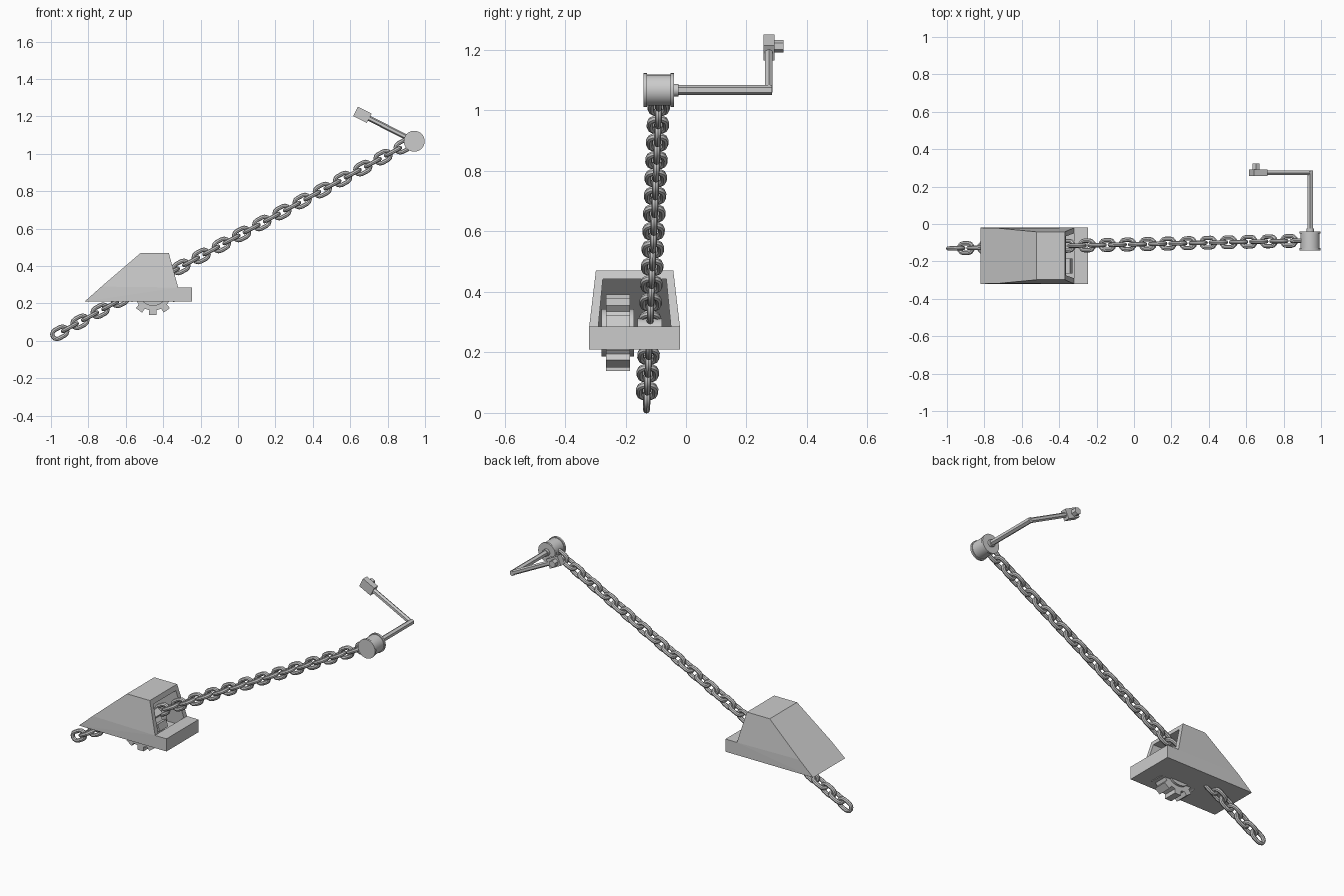
import bpy, bmesh
from math import pi, cos, sin, atan2
from mathutils import Vector, Matrix

if "Cube" in bpy.data.objects:
    bpy.data.objects.remove(bpy.data.objects["Cube"])


def make_object(name, bm):
    bmesh.ops.recalc_face_normals(bm, faces=bm.faces)
    me = bpy.data.meshes.new(name)
    bm.to_mesh(me)
    bm.free()
    ob = bpy.data.objects.new(name, me)
    bpy.context.collection.objects.link(ob)
    return ob


def smooth(ob):
    bpy.ops.object.select_all(action='DESELECT')
    ob.select_set(True)
    bpy.context.view_layer.objects.active = ob
    bpy.ops.object.shade_smooth_by_angle()


def rod(name, a, b, r, sides=24, spin=0):
    a, b = Vector(a), Vector(b)
    bm = bmesh.new()
    q = (b - a).to_track_quat('Z', 'Y').to_matrix().to_4x4()
    m = Matrix.Translation((a + b) / 2) @ q @ Matrix.Rotation(spin, 4, 'Z')
    bmesh.ops.create_cone(bm, cap_ends=True, segments=sides, radius1=r,
                          radius2=r, depth=(b - a).length, matrix=m)
    ob = make_object(name, bm)
    if sides > 8:
        smooth(ob)
    return ob


def box(name, centre, size, rot_y=0):
    bm = bmesh.new()
    bmesh.ops.create_cube(bm, size=1, matrix=Matrix.Translation(centre)
                          @ Matrix.Rotation(rot_y, 4, 'Y') @ Matrix.Diagonal((*size, 1)))
    return make_object(name, bm)


def hull(name, points, yc):
    """Convex solid mirrored about y = yc from (x, z, half width) points."""
    bm = bmesh.new()
    for x, z, h in points:
        for s in (-1, 1):
            bm.verts.new((x, yc + s * h, z))
    bmesh.ops.convex_hull(bm, input=bm.verts)
    bmesh.ops.dissolve_limit(bm, angle_limit=0.02, verts=bm.verts, edges=bm.edges)
    return make_object(name, bm)


# Housing: tapered hood, hollowed out through its rear face
YC = -0.17
hood = hull("housing", [(-0.82, 0.21, 0.15), (-0.73, 0.29, 0.148), (-0.52, 0.47, 0.128),
                        (-0.37, 0.47, 0.128), (-0.32, 0.285, 0.15), (-0.32, 0.21, 0.15)], YC)
cavity = hull("housing_cutter", [(-0.74, 0.235, 0.125), (-0.51, 0.442, 0.105),
                                 (-0.28, 0.442, 0.105), (-0.28, 0.235, 0.125)], YC)
mod = hood.modifiers.new("hollow", 'BOOLEAN')
mod.operation, mod.solver, mod.object = 'DIFFERENCE', 'EXACT', cavity
bpy.context.view_layer.objects.active = hood
bpy.ops.object.modifier_apply(modifier=mod.name)
bpy.data.objects.remove(cavity)
box("housing_ledge", (-0.2835, YC, 0.2475), (0.077, 0.30, 0.075))

# Toothed wheel, hub discs and chain roller on a shared axle
GX, GZ, TEETH = -0.455, 0.265, 10
bm = bmesh.new()
ring = []
for i in range(TEETH):
    base = -pi / 2 + 2 * pi * i / TEETH
    for off, r in ((-0.19, 0.103), (-0.16, 0.128), (0.16, 0.128), (0.19, 0.103)):
        ring.append((GX + r * cos(base + off), GZ + r * sin(base + off)))
face = bm.faces.new([bm.verts.new((x, -0.265, z)) for x, z in ring])
ext = bmesh.ops.extrude_face_region(bm, geom=[face])
bmesh.ops.translate(bm, vec=(0, 0.08, 0),
                    verts=[v for v in ext["geom"] if isinstance(v, bmesh.types.BMVert)])
make_object("toothed_wheel", bm)
rod("wheel_hub", (GX, -0.28, GZ), (GX, -0.172, GZ), 0.078)
rod("chain_roller", (GX, -0.16, GZ), (GX, -0.08, GZ), 0.047)
rod("axle", (GX, -0.30, GZ), (GX, -0.04, GZ), 0.02, 16)

# Chain: stadium-shaped links, every other one turned a quarter
START, END = Vector((-0.953, -0.13, 0.043)), Vector((0.937, -0.088, 1.07))
LINKS, WIRE, BEND = 36, 0.0115, 0.0255
step = (END - START) / (LINKS - 1)
half = (step.length + 2 * WIRE) / 2 - WIRE - BEND + WIRE
path = []
for side in (1, -1):
    for k in range(7):
        a = -pi / 2 + pi * k / 6
        path.append((side * (half + BEND * cos(a)), side * BEND * sin(a), side * cos(a), side * sin(a)))
bm = bmesh.new()
axis = step.normalized()
across = Vector((0, 1, 0))
up = axis.cross(across).normalized()
across = up.cross(axis)
for n in range(LINKS):
    c = START + step * n
    u, w = (up, across) if n % 2 == 0 else (across, up)
    rows = []
    for px, py, nx, ny in path:
        rows.append([bm.verts.new(c + axis * (px + nx * WIRE * cos(t)) + u * (py + ny * WIRE * cos(t))
                                  + w * (WIRE * sin(t)))
                     for t in (2 * pi * j / 8 for j in range(8))])
    for i in range(len(rows)):
        p, q = rows[i], rows[(i + 1) % len(rows)]
        for j in range(8):
            bm.faces.new((p[j], p[(j + 1) % 8], q[(j + 1) % 8], q[j]))
smooth(make_object("chain", bm))

# Winding drum with end flanges
DX, DZ = 0.942, 1.067
rod("drum", (DX, -0.13, DZ), (DX, -0.05, DZ), 0.051, 32)
for y in (-0.141, -0.052):
    rod("drum_flange", (DX, y, DZ), (DX, y + 0.012, DZ), 0.056, 32)
rod("drum_boss", (DX, -0.042, DZ), (DX, -0.025, DZ), 0.021, 16)

# Crank: shaft, sloping arm, end block and bolt
TIP = Vector((0.665, 0.274, 1.208))
rod("crank_shaft", (DX, -0.03, DZ), (DX, 0.285, DZ), 0.0165, 6)
rod("crank_arm", (DX, 0.274, DZ), TIP, 0.0145, 6)
ang = atan2(TIP.z - DZ, DX - TIP.x)
box("crank_end_block", TIP, (0.082, 0.036, 0.056), ang)
rod("crank_bolt", TIP + Vector((-0.012, 0, 0.004)), TIP + Vector((-0.012, 0.049, 0.004)), 0.021, 6)
